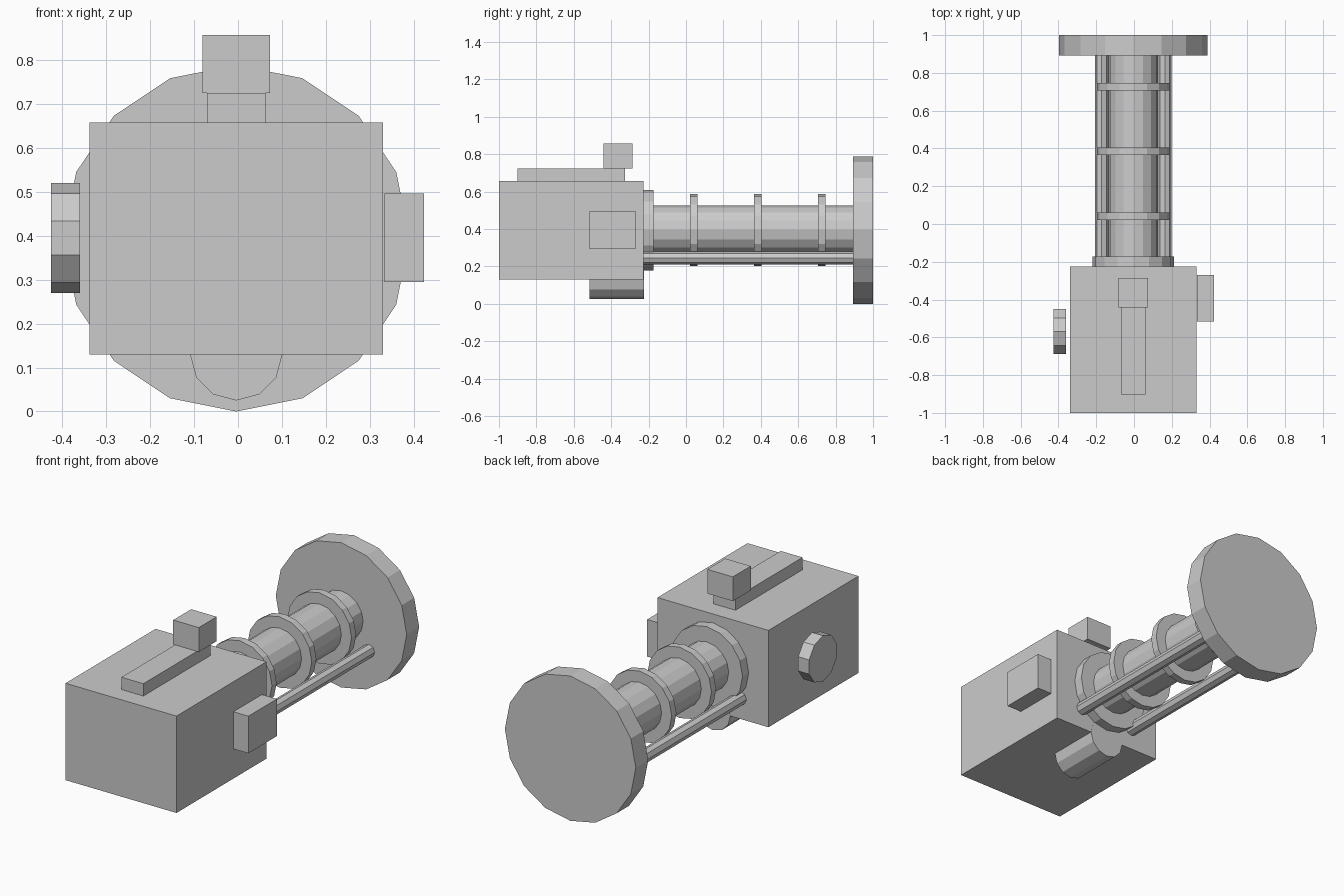
import bpy, bmesh, math
from mathutils import Matrix

if "Cube" in bpy.data.objects:
    bpy.data.objects.remove(bpy.data.objects["Cube"])

CX, CZ = -0.004, 0.394   # shared optical axis (runs along y)


def finish(name, bm):
    bmesh.ops.recalc_face_normals(bm, faces=bm.faces)
    mesh = bpy.data.meshes.new(name)
    bm.to_mesh(mesh)
    bm.free()
    ob = bpy.data.objects.new(name, mesh)
    bpy.context.collection.objects.link(ob)
    return ob


def box(name, x, y, z):
    """Box from (min, max) ranges."""
    bm = bmesh.new()
    bmesh.ops.create_cube(bm, size=1)
    for v in bm.verts:
        v.co = [(r[0] + r[1]) / 2 + c * (r[1] - r[0]) for c, r in zip(v.co, (x, y, z))]
    return finish(name, bm)


def cylinder(name, axis, span, centre, radius, sides):
    """Prism along x or y with a corner at the top; centre = (other axis, z)."""
    bm = bmesh.new()
    rings = []
    for s in span:
        ring = []
        for i in range(sides):
            a = 2 * math.pi * i / sides
            u, z = centre[0] + radius * math.sin(a), centre[1] + radius * math.cos(a)
            ring.append(bm.verts.new((s, u, z) if axis == 'x' else (u, s, z)))
        rings.append(ring)
        bm.faces.new(ring)
    for i in range(sides):
        j = (i + 1) % sides
        bm.faces.new((rings[0][i], rings[0][j], rings[1][j], rings[1][i]))
    return finish(name, bm)


# Main housing and attached blocks
box("housing", (-0.338, 0.33), (-1.0, -0.226), (0.13, 0.657))
box("top_rail", (CX - 0.066, CX + 0.066), (-0.902, -0.325), (0.655, 0.724))
box("top_block", (CX - 0.077, CX + 0.077), (-0.441, -0.287), (0.724, 0.856))
box("side_block", (0.333, 0.423), (-0.515, -0.27), (0.294, 0.496))

# Side knob and lower foot
cylinder("side_knob", 'x', (-0.425, -0.359), (-0.57, 0.395), 0.125, 10)
cylinder("lower_foot", 'y', (-0.517, -0.225), (CX, 0.13), 0.105, 12)

# Barrel, collar, rings and end disc
cylinder("barrel", 'y', (-0.23, 0.90), (CX, CZ), 0.132, 16)
cylinder("collar", 'y', (-0.23, -0.173), (CX, CZ), 0.215, 16)
for i in range(3):
    y = 0.042 + i * 0.342
    cylinder(f"barrel_ring_{i + 1}", 'y', (y - 0.02, y + 0.02), (CX, CZ), 0.193, 16)
cylinder("end_disc", 'y', (0.893, 1.0), (CX, CZ), 0.394, 16)

# Twin support rods
for side, label in ((-1, "left"), (1, "right")):
    cylinder(f"support_rod_{label}", 'y', (-0.226, 0.90), (CX + side * 0.167, 0.245), 0.035, 8)
